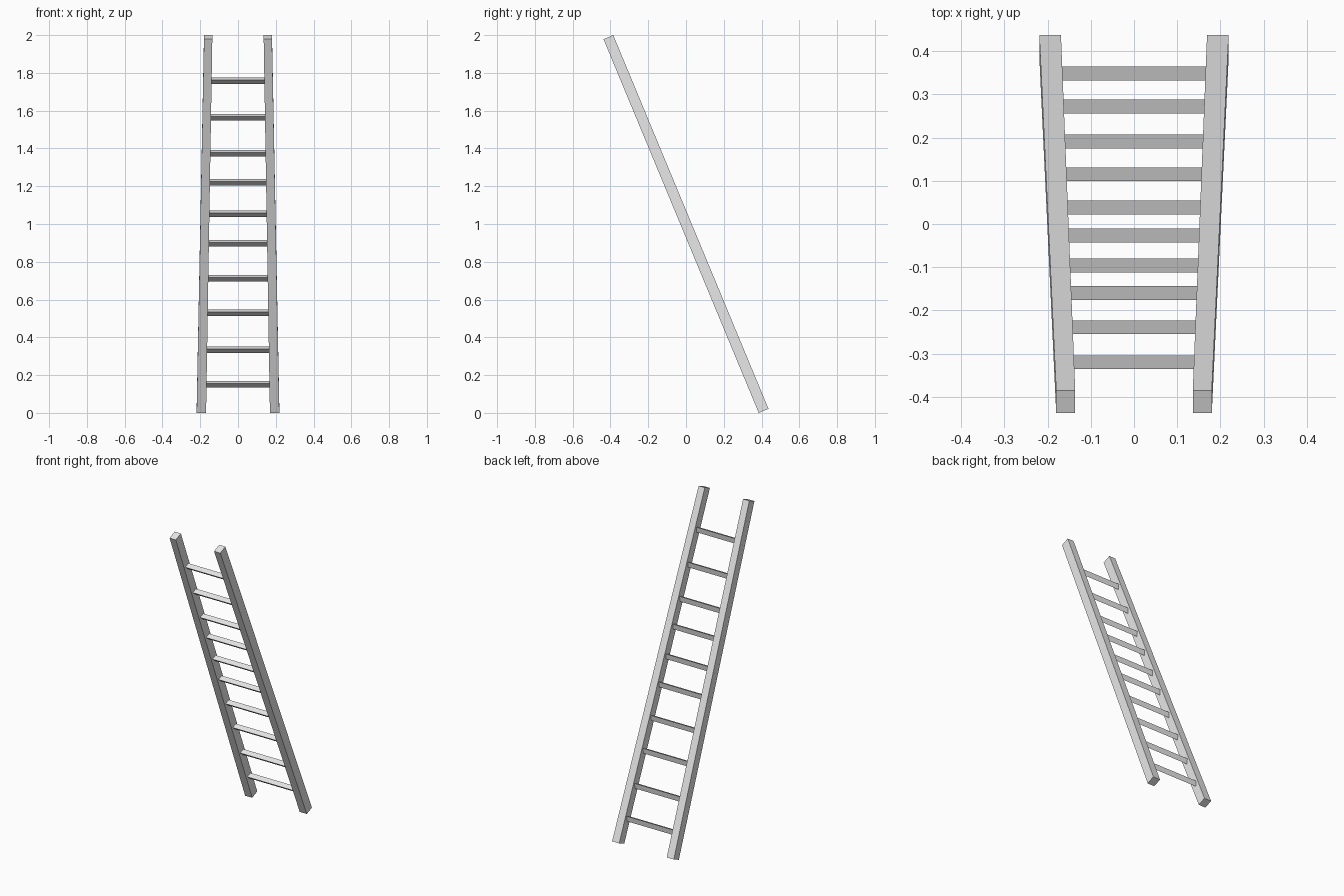
import bpy
from math import pi, cos, sin
from mathutils import Vector

cube = bpy.data.objects.get("Cube")
if cube:
    bpy.data.objects.remove(cube, do_unlink=True)

grey = bpy.data.materials.new("light_grey")
grey.use_nodes = True
grey.diffuse_color = (0.8, 0.8, 0.8, 1)
grey.node_tree.nodes["Principled BSDF"].inputs["Base Color"].default_value = (0.8, 0.8, 0.8, 1)

# Leaning axis of the ladder, and the direction square to it
FOOT = Vector((0, 0.411, 0.0107))
HEAD = Vector((0, -0.411, 1.9893))
ALONG = (HEAD - FOOT).normalized()
ACROSS = Vector((0, ALONG.z, -ALONG.y))


def prism(name, start, end):
    """Flat-shaded solid joining two matching end outlines."""
    n = len(start)
    faces = [tuple(range(n))[::-1], tuple(range(n, 2 * n))]
    faces += [(i, (i + 1) % n, n + (i + 1) % n, n + i) for i in range(n)]
    mesh = bpy.data.meshes.new(name)
    mesh.from_pydata(start + end, [], faces)
    mesh.materials.append(grey)
    obj = bpy.data.objects.new(name, mesh)
    bpy.context.collection.objects.link(obj)
    # consistent outward normals
    import bmesh
    bm = bmesh.new()
    bm.from_mesh(mesh)
    bmesh.ops.recalc_face_normals(bm, faces=bm.faces)
    bm.to_mesh(mesh)
    bm.free()


# Side rails, closer together and slimmer at the head
def rail_end(centre, inner, outer, side):
    d = ACROSS * 0.028
    x1, x2 = Vector((side * inner, 0, 0)), Vector((side * outer, 0, 0))
    return [centre + x1 - d, centre + x2 - d, centre + x2 + d, centre + x1 + d]


for name, side in (("left_rail", 1), ("right_rail", -1)):
    prism(name, rail_end(FOOT, 0.169, 0.219, side), rail_end(HEAD, 0.136, 0.18, side))

# Three-sided rungs, one flat face up, set into the rails
RADIUS = 0.0202
rung_depths = [0.352, 0.276, 0.195, 0.119, 0.042, -0.023, -0.092, -0.156, -0.235, -0.316]
for number, y in enumerate(rung_depths, 1):
    t = (FOOT.y - y) / (FOOT.y - HEAD.y)
    centre = FOOT.lerp(HEAD, t)
    half = 0.19 - 0.035 * t
    ring = [centre + RADIUS * (cos(a) * ACROSS + sin(a) * ALONG)
            for a in (pi / 6, 5 * pi / 6, 3 * pi / 2)]
    reach = Vector((half, 0, 0))
    prism(f"rung_{number}", [p - reach for p in ring], [p + reach for p in ring])
